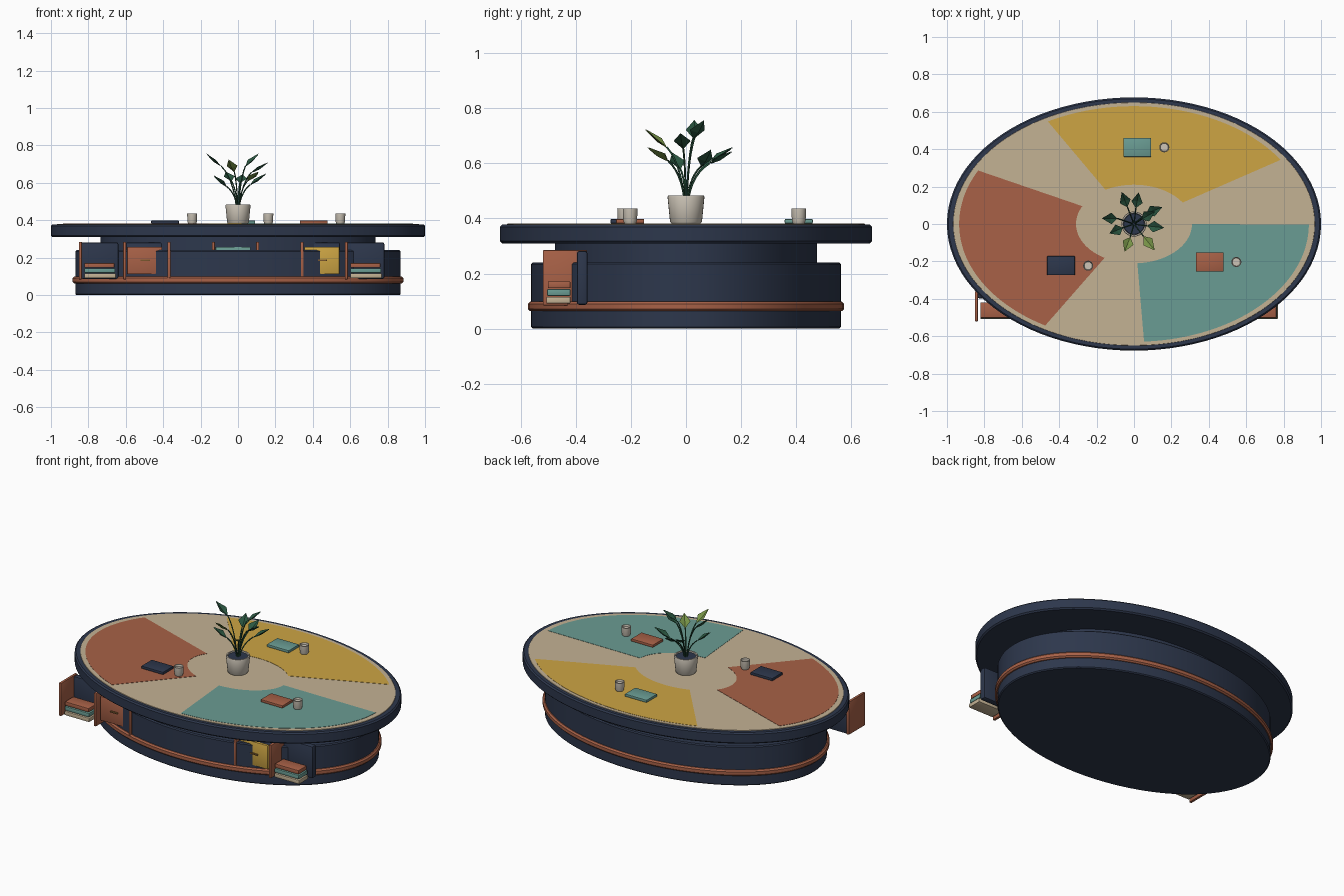
import bpy, bmesh, math
from mathutils import Vector

if "Cube" in bpy.data.objects:
    bpy.data.objects.remove(bpy.data.objects["Cube"])


def material(name, r, g, b):
    lin = [((c / 255 + 0.055) / 1.055) ** 2.4 for c in (r, g, b)]
    m = bpy.data.materials.new(name)
    m.diffuse_color = (*lin, 1)
    m.use_nodes = True
    m.node_tree.nodes["Principled BSDF"].inputs["Base Color"].default_value = m.diffuse_color
    return m


NAVY = material("navy", 45, 55, 76)
RUST = material("rust", 168, 97, 71)
TAN = material("tan", 196, 178, 148)
TEAL = material("teal", 106, 156, 147)
GOLD = material("gold", 205, 165, 68)
CERAMIC = material("ceramic", 205, 197, 183)
GREEN = material("dark green", 42, 86, 64)
LIME = material("light green", 118, 146, 70)
BRASS = material("brass", 128, 92, 48)


def add(name, bm, mat, smooth=True):
    bmesh.ops.recalc_face_normals(bm, faces=bm.faces)
    me = bpy.data.meshes.new(name)
    bm.to_mesh(me)
    bm.free()
    me.materials.append(mat)
    ob = bpy.data.objects.new(name, me)
    bpy.context.collection.objects.link(ob)
    if smooth:
        bpy.ops.object.select_all(action='DESELECT')
        ob.select_set(True)
        bpy.context.view_layer.objects.active = ob
        bpy.ops.object.shade_smooth_by_angle(angle=math.radians(35))
    return ob


def loft(name, mat, profile, center=(0, 0), n=96):
    """Elliptical rings (rx, ry, z) joined and capped."""
    bm = bmesh.new()
    rings = [[bm.verts.new((center[0] + rx * math.cos(2 * math.pi * i / n),
                            center[1] + ry * math.sin(2 * math.pi * i / n), z))
              for i in range(n)] for rx, ry, z in profile]
    for a, b in zip(rings, rings[1:]):
        for i in range(n):
            j = (i + 1) % n
            bm.faces.new((a[i], a[j], b[j], b[i]))
    bm.faces.new(rings[0][::-1])
    bm.faces.new(rings[-1])
    return add(name, bm, mat)


def oval(name, mat, rx, ry, z0, z1, b=0.006):
    return loft(name, mat, [(rx - b, ry - b, z0), (rx, ry, z0 + b),
                            (rx, ry, z1 - b), (rx - b, ry - b, z1)])


def box(name, mat, lo, hi, bevel=0.003):
    bm = bmesh.new()
    bmesh.ops.create_cube(bm, size=1)
    for v in bm.verts:
        v.co = [(l + h) / 2 + c * (h - l) for l, h, c in zip(lo, hi, v.co)]
    if bevel:
        bmesh.ops.bevel(bm, geom=bm.edges[:], offset=bevel, segments=2,
                        profile=0.5, affect='EDGES')
    return add(name, bm, mat)


def wedge(name, mat, start, sweep=86.5, n=32):
    """Curved colour plate laid into the table top."""
    bm = bmesh.new()
    loops = []
    for i in range(n + 1):
        a = math.radians(start + sweep * i / n)
        c, s = math.cos(a), math.sin(a)
        loops.append([bm.verts.new((rx * c, ry * s, z)) for rx, ry, z in
                      ((0.31, 0.21, 0.378), (0.935, 0.63, 0.378),
                       (0.935, 0.63, 0.3825), (0.31, 0.21, 0.3825))])
    for a, b in zip(loops, loops[1:]):
        for i in range(4):
            j = (i + 1) % 4
            bm.faces.new((a[i], a[j], b[j], b[i]))
    bm.faces.new(loops[0])
    bm.faces.new(loops[-1])
    add(name, bm, mat, smooth=False)


# Oval base, band, neck and table top
oval("base", NAVY, 0.87, 0.563, 0, 0.24)
oval("base_band", RUST, 0.885, 0.575, 0.063, 0.098, 0.008)
oval("neck", NAVY, 0.735, 0.477, 0.235, 0.315, 0.002)
oval("table_rim", NAVY, 1.0, 0.677, 0.31, 0.378, 0.008)
oval("table_surface", TAN, 0.967, 0.65, 0.37, 0.381, 0.001)
for part, mat, start in (("gold_wedge", GOLD, 33), ("rust_wedge", RUST, 153),
                         ("teal_wedge", TEAL, 273.3)):
    wedge(part, mat, start)

# Row of shelf bays along the front
doors = {1: RUST, 3: TEAL, 5: GOLD}
for k in range(7):
    x = -0.843 + 0.237 * k
    box("bay_divider", RUST, (x - 0.008, -0.52, 0.084), (x + 0.008, -0.36, 0.285))
    box("bay_back", NAVY, (x + 0.006, -0.397, 0.086), (x + 0.203, -0.358, 0.282), 0.009)
    if k in doors:
        box("bay_door", doors[k], (x + 0.013, -0.486, 0.112), (x + 0.2, -0.468, 0.258))
        box("door_handle", BRASS, (x + 0.085, -0.495, 0.182), (x + 0.135, -0.484, 0.19), 0.002)
    if k in (0, 6):
        for i, mat in enumerate((TAN, TEAL, RUST)):
            z = 0.091 + 0.028 * i
            box("book", mat, (x + 0.022, -0.508 + 0.003 * i, z),
                (x + 0.19 - 0.004 * i, -0.42, z + 0.024), 0.003)

# Notebooks and cups at the three places
for mat, bx, by, cx in ((NAVY, -0.39, -0.223, -0.245), (RUST, 0.405, -0.203, 0.547),
                        (TEAL, 0.018, 0.41, 0.162)):
    box("notebook", mat, (bx - 0.074, by - 0.051, 0.382), (bx + 0.074, by + 0.051, 0.398))
    loft("cup", CERAMIC, [(r, r, z) for r, z in
                          ((0.021, 0.382), (0.025, 0.392), (0.027, 0.436),
                           (0.023, 0.436), (0.021, 0.425))], (cx, by), 24)

# Plant pot with soil
loft("plant_pot", CERAMIC, [(r, r, z) for r, z in
                            ((0.053, 0.382), (0.058, 0.388), (0.067, 0.478), (0.065, 0.484),
                             (0.058, 0.484), (0.056, 0.465))], n=32)
loft("soil", NAVY, [(0.057, 0.057, 0.465), (0.055, 0.055, 0.478)], n=32)

# Stems and folded diamond leaves: leaf base, leaf tip
leaves = [((-.09, .03, .69), (-.17, .03, .758), GREEN),
          ((.04, .025, .69), (.11, .065, .757), GREEN),
          ((.07, -.01, .655), (.16, -.02, .71), GREEN),
          ((-.02, -.07, .66), (-.05, -.147, .725), LIME),
          ((.05, -.065, .61), (.11, -.14, .66), LIME),
          ((-.035, .09, .61), (-.065, .17, .66), GREEN),
          ((.01, .085, .6), (.025, .168, .645), GREEN),
          ((.065, .055, .59), (.15, .09, .65), GREEN),
          ((-.06, -.02, .58), (-.13, -.05, .64), GREEN)]
for base, tip, mat in leaves:
    b, t = Vector(base), Vector(tip)
    d = t - b
    side = d.cross(Vector((0, 0, 1))).normalized() * 0.03
    up = side.cross(d).normalized()
    mid = b + d * 0.42
    bm = bmesh.new()
    for off in (0.0, -0.003):
        vb, vt, vm = (bm.verts.new(p + up * off) for p in (b, t, mid - up * 0.006))
        for s in (1, -1):
            ve = bm.verts.new(mid + side * s + up * (0.006 + off))
            bm.faces.new((vb, vm, ve))
            bm.faces.new((vm, vt, ve))
    add("leaf", bm, mat, smooth=False)

    curve = bpy.data.curves.new("stem", 'CURVE')
    curve.dimensions = '3D'
    curve.bevel_depth = 0.0035
    curve.bevel_resolution = 1
    sp = curve.splines.new('POLY')
    p0 = Vector((b.x * 0.1, b.y * 0.1, 0.475))
    p1 = Vector((b.x * 0.3, b.y * 0.3, 0.475 + (b.z - 0.475) * 0.7))
    sp.points.add(6)
    for i, p in enumerate(sp.points):
        f = i / 6
        q = p0 * (1 - f) ** 2 + p1 * 2 * f * (1 - f) + b * f * f
        p.co = (*q, 1)
    curve.materials.append(GREEN)
    bpy.context.collection.objects.link(bpy.data.objects.new("stem", curve))
